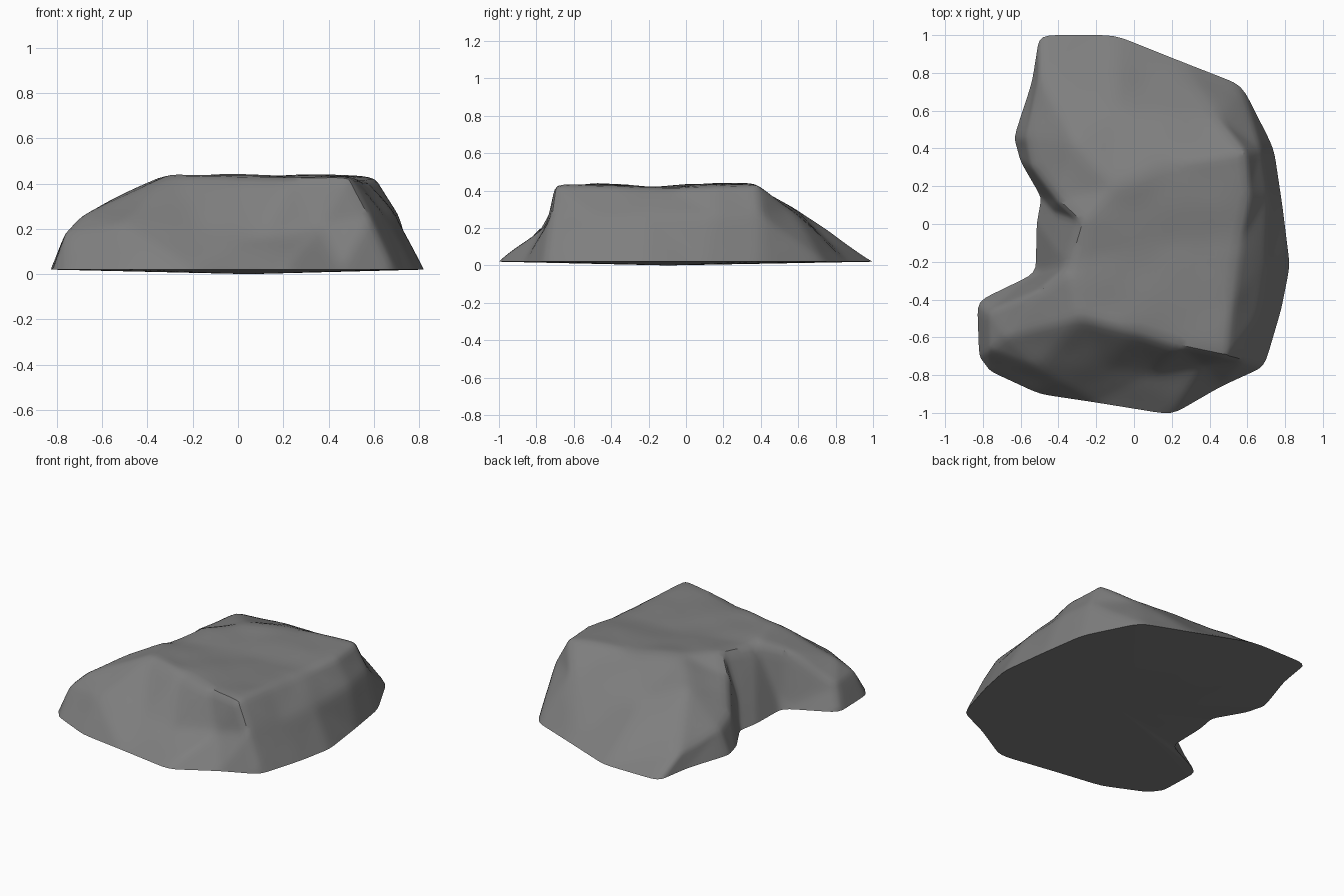
import bpy, bmesh
from mathutils import Vector, noise
from mathutils.geometry import delaunay_2d_cdt

if "Cube" in bpy.data.objects:
    bpy.data.objects.remove(bpy.data.objects["Cube"])

# Footprint, counter-clockwise
outline = [(.2, -1.01), (.46, -.86), (.69, -.755), (.78, -.45), (.825, -.22), (.785, .1), (.74, .4),
           (.57, .735), (.25, .86), (-.1, 1), (-.5, 1), (-.54, .75), (-.635, .46),
           (-.6, .33), (-.49, .14), (-.515, 0), (-.52, -.26), (-.83, -.41),
           (-.82, -.7), (-.76, -.78), (-.5, -.9), (-.2, -.945)]
# Plateau rim: front edge, right edge, back edge, left edge
rim = [(-.29, -.5, .445), (0, -.57, .44), (.25, -.65, .435), (.49, -.7, .435),
       (.52, -.4, .425), (.56, -.1, .42), (.61, .15, .425), (.59, .38, .435),
       (.2, .32, .445), (-.1, .2, .445), (-.28, .01, .435), (-.35, -.22, .42)]
# Sharp ridge from the crevice round the back-left lobe
ridge = [(-.41, .13, .33), (-.54, .3, .22), (-.57, .46, .17), (-.5, .78, .12)]
# Waist of the front and right flanks, left to right
waist = [(-.77, -.46, .17), (-.76, -.66, .18), (-.5, -.76, .22), (-.15, -.76, .2),
         (.1, -.79, .17), (.36, -.75, .21), (.585, -.725, .25), (.65, -.5, .26),
         (.7, -.2, .26), (.71, .15, .26), (.67, .4, .27)]
# Other facet corners and the plateau dip
facets = [(-.68, -.6, .27), (-.5, -.35, .36), (.44, .57, .3), (-.1, .6, .3),
          (-.31, .44, .36), (-.42, .06, .17), (.1, -.1, .415)]

BASE = .02
pts, edges = [], []


def chain(points, closed):
    """Add points joined by crease lines."""
    s, k = len(pts), len(points)
    pts.extend(Vector(p) for p in points)
    edges.extend((s + i, s + (i + 1) % k) for i in range(k if closed else k - 1))


chain([(x, y, BASE) for x, y in outline], True)
chain(rim, True)
chain(ridge, False)
chain(waist, False)
pts += [Vector(p) for p in facets]
edges.append((len(outline) + 10, len(outline) + len(rim)))
_, _, faces, orig, _, _ = delaunay_2d_cdt([p.xy for p in pts], edges, [], 1, 1e-5)

# Faceted upper surface
bm = bmesh.new()
vs = [bm.verts.new(pts[o[0]]) for o in orig]
for f in faces:
    bm.faces.new([vs[i] for i in f])

# Soften the facet edges and add slight wear
bmesh.ops.subdivide_edges(bm, edges=bm.edges[:], cuts=7, use_grid_fill=True)
inner = [v for v in bm.verts if not v.is_boundary]
rim_edge = [v for v in bm.verts if v.is_boundary]
for _ in range(2):
    bmesh.ops.smooth_vert(bm, verts=inner, factor=.5, use_axis_x=True, use_axis_y=True, use_axis_z=True)
    moved = {v: sum((e.other_vert(v).co for e in v.link_edges if e.is_boundary), Vector()) / 2
             for v in rim_edge}
    for v, p in moved.items():
        v.co = v.co.lerp(p, .5)
for v in inner:
    v.co.z += .008 * noise.noise(v.co * 5) * min(1, max(0, v.co.z - BASE) / .1)

# Shallow underside
low = bm.verts.new((.05, -.1, 0))
for e in [e for e in bm.edges if e.is_boundary]:
    bm.faces.new((*e.verts, low))
bmesh.ops.recalc_face_normals(bm, faces=bm.faces[:])

me = bpy.data.meshes.new("rock")
bm.to_mesh(me)
bm.free()
rock = bpy.data.objects.new("rock", me)
bpy.context.collection.objects.link(rock)

# Dark grey stone
stone = bpy.data.materials.new("dark_stone")
stone.diffuse_color = (.21, .21, .21, 1)
stone.use_nodes = True
stone.node_tree.nodes["Principled BSDF"].inputs["Base Color"].default_value = stone.diffuse_color
me.materials.append(stone)

bpy.context.view_layer.objects.active = rock
rock.select_set(True)
bpy.ops.object.shade_smooth_by_angle(angle=.6)
